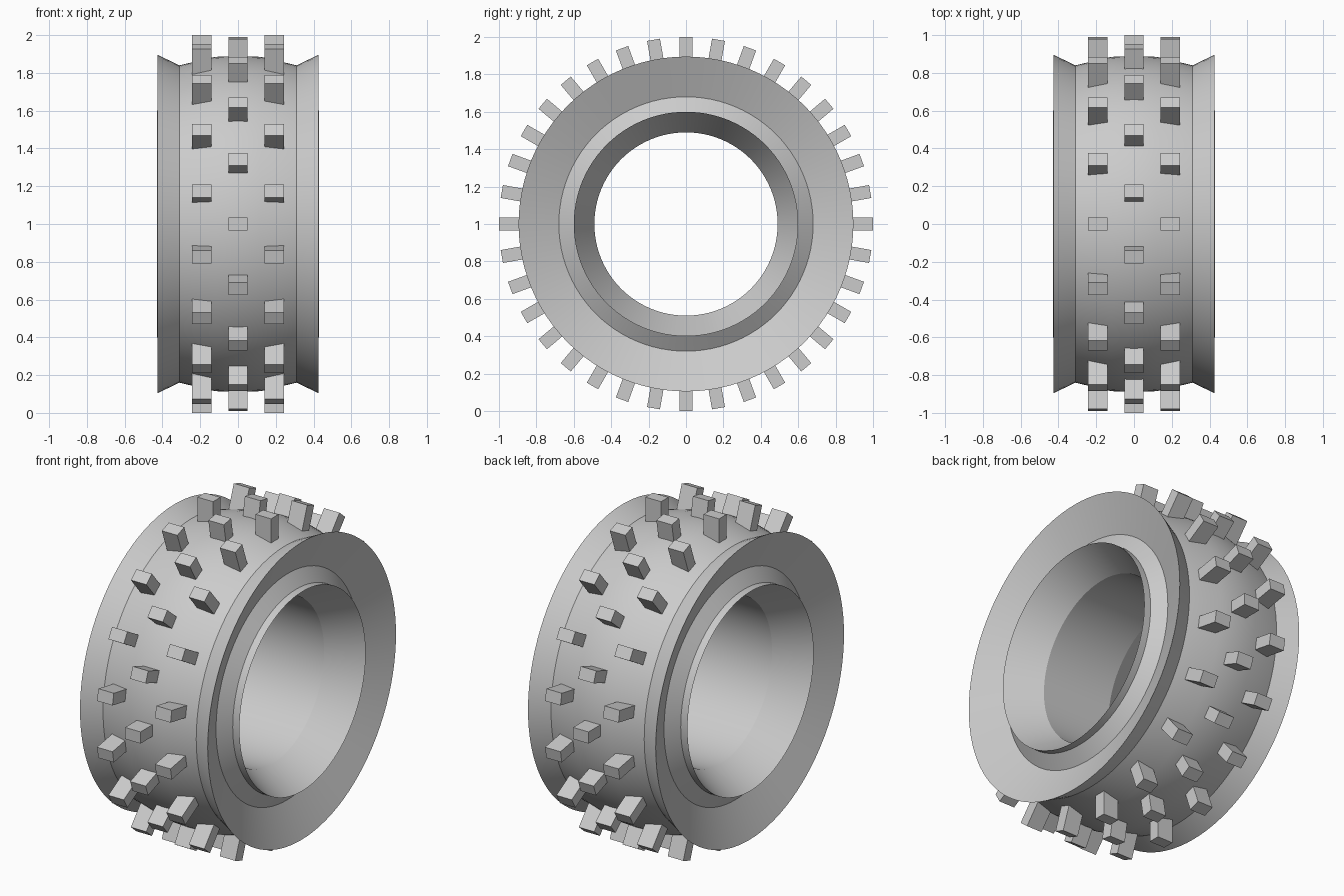
import bpy, bmesh
from math import sin, cos, tau, radians
from mathutils import Matrix

cube = bpy.data.objects.get("Cube")
if cube:
    bpy.data.objects.remove(cube, do_unlink=True)

grey = bpy.data.materials.new("plain_grey")
grey.use_nodes = True
colour = (0.6, 0.6, 0.6, 1)
grey.diffuse_color = colour
grey.node_tree.nodes["Principled BSDF"].inputs["Base Color"].default_value = colour


def add_object(name, bm):
    bmesh.ops.recalc_face_normals(bm, faces=bm.faces)
    mesh = bpy.data.meshes.new(name)
    bm.to_mesh(mesh)
    bm.free()
    mesh.materials.append(grey)
    obj = bpy.data.objects.new(name, mesh)
    bpy.context.collection.objects.link(obj)
    obj.location.z = 1
    return obj


# Wheel body: closed half profile (x, radius), mirrored and spun around x
half = [(0.12, 0.885), (0.31, 0.84), (0.425, 0.895), (0.33, 0.68),
        (0.385, 0.60), (0.43, 0.60), (0.23, 0.49)]
profile = [(0, 0.89)] + half + [(-x, r) for x, r in reversed(half)]
SEGMENTS = 96
bm = bmesh.new()
rings = []
for i in range(SEGMENTS):
    a = tau * i / SEGMENTS
    rings.append([bm.verts.new((x, r * cos(a), r * sin(a))) for x, r in profile])
for i in range(SEGMENTS):
    here, there = rings[i], rings[(i + 1) % SEGMENTS]
    for j in range(len(profile)):
        k = (j + 1) % len(profile)
        bm.faces.new((here[j], here[k], there[k], there[j]))
body = add_object("wheel_body", bm)
bpy.context.view_layer.objects.active = body
body.select_set(True)
bpy.ops.object.shade_smooth_by_angle(angle=radians(25))
body.select_set(False)


# Tread lugs: rows of radial blocks, the side rows staggered half a step
def lug_row(name, x, start, count=18, inner=0.82, outer=1.0):
    bm = bmesh.new()
    size = Matrix.Diagonal((0.103, 0.07, outer - inner, 1))
    for i in range(count):
        turn = Matrix.Rotation(radians(start) + tau * i / count, 4, 'X')
        place = Matrix.Translation((x, 0, (inner + outer) / 2))
        bmesh.ops.create_cube(bm, size=1, matrix=turn @ place @ size)
    return add_object(name, bm)


lug_row("centre_lugs", 0, 10)
lug_row("left_lugs", 0.193, 0)
lug_row("right_lugs", -0.193, 0)
